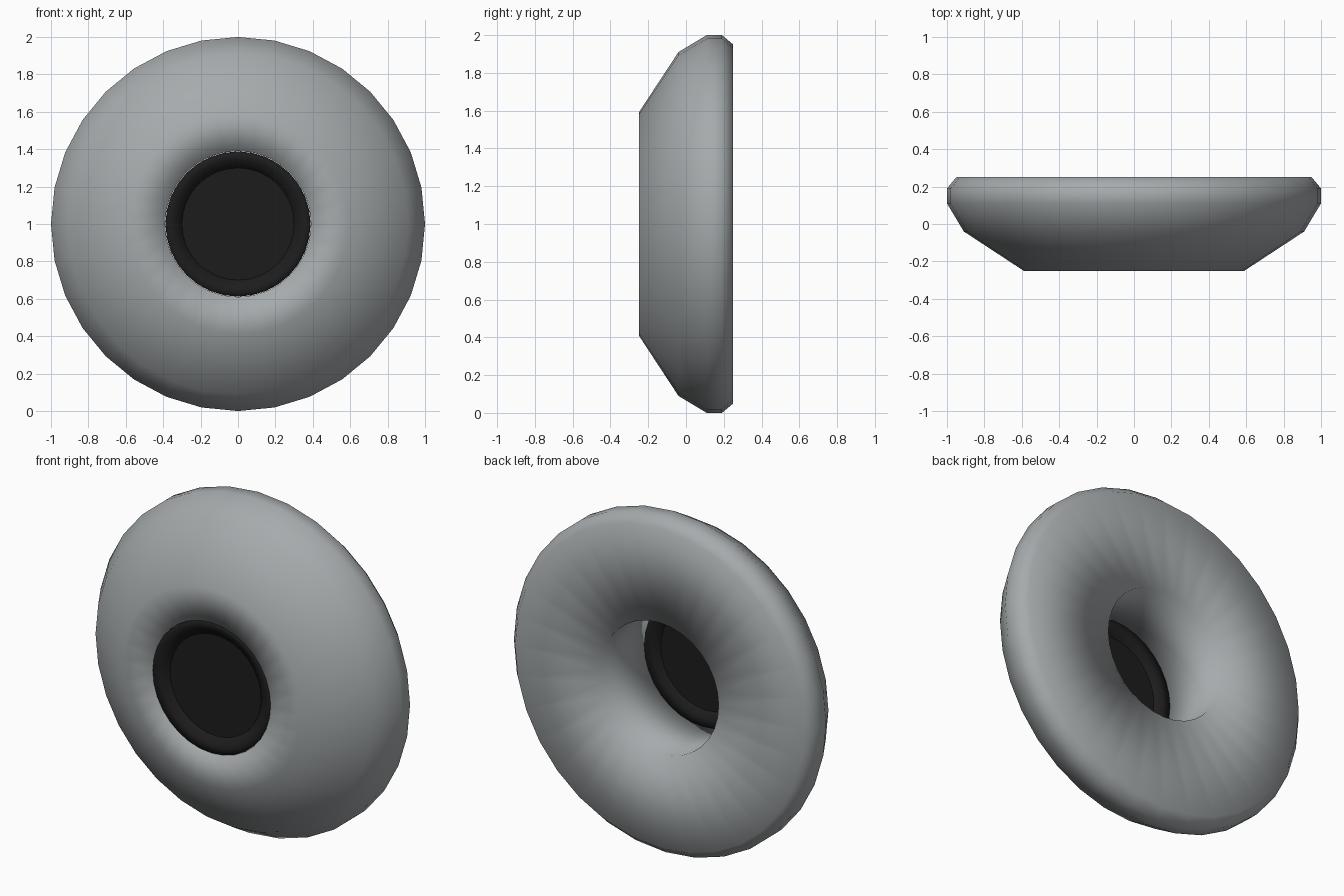
import bpy, bmesh, math

if "Cube" in bpy.data.objects:
    bpy.data.objects.remove(bpy.data.objects["Cube"])

SIDES = 32


def material(name, rgb):
    m = bpy.data.materials.new(name)
    m.diffuse_color = (*rgb, 1.0)
    m.use_nodes = True
    m.node_tree.nodes["Principled BSDF"].inputs["Base Color"].default_value = m.diffuse_color
    return m


def lathe(name, profile, mat, closed=True):
    """Spin (radius, y) points around the y axis at height z = 1."""
    bm = bmesh.new()
    rings = []
    for r, y in profile:
        ring = []
        for i in range(SIDES):
            a = 2 * math.pi * i / SIDES
            ring.append(bm.verts.new((r * math.sin(a), y, 1 + r * math.cos(a))))
        rings.append(ring)
    count = len(rings) if closed else len(rings) - 1
    for k in range(count):
        a, b = rings[k], rings[(k + 1) % len(rings)]
        for i in range(SIDES):
            j = (i + 1) % SIDES
            bm.faces.new((a[i], a[j], b[j], b[i]))
    if not closed:
        # end caps
        bm.faces.new(rings[0])
        bm.faces.new(rings[-1])
    bmesh.ops.recalc_face_normals(bm, faces=bm.faces)
    for f in bm.faces:
        f.smooth = len(f.verts) == 4
    me = bpy.data.meshes.new(name)
    bm.to_mesh(me)
    bm.free()
    me.materials.append(mat)
    ob = bpy.data.objects.new(name, me)
    bpy.context.collection.objects.link(ob)
    return ob


grey = material("mid_grey", (0.38, 0.405, 0.415))
black = material("soft_black", (0.012, 0.012, 0.012))

# Grey rounded ring, soft shaded, with a straight bore
lathe("ring_body", [(0.95, 0.25), (1.0, 0.19), (1.0, 0.11), (0.91, -0.04),
                    (0.59, -0.25), (0.39, -0.25), (0.39, 0.25)], grey)

# Black bezel lining the front of the bore, wedge shaped
lathe("bezel", [(0.388, -0.248), (0.345, -0.235), (0.295, -0.205),
                (0.295, -0.195), (0.345, -0.175), (0.388, -0.16)], black)

# Black disc closing the bore
lathe("centre_disc", [(0.30, -0.21), (0.30, -0.19)], black, closed=False)
